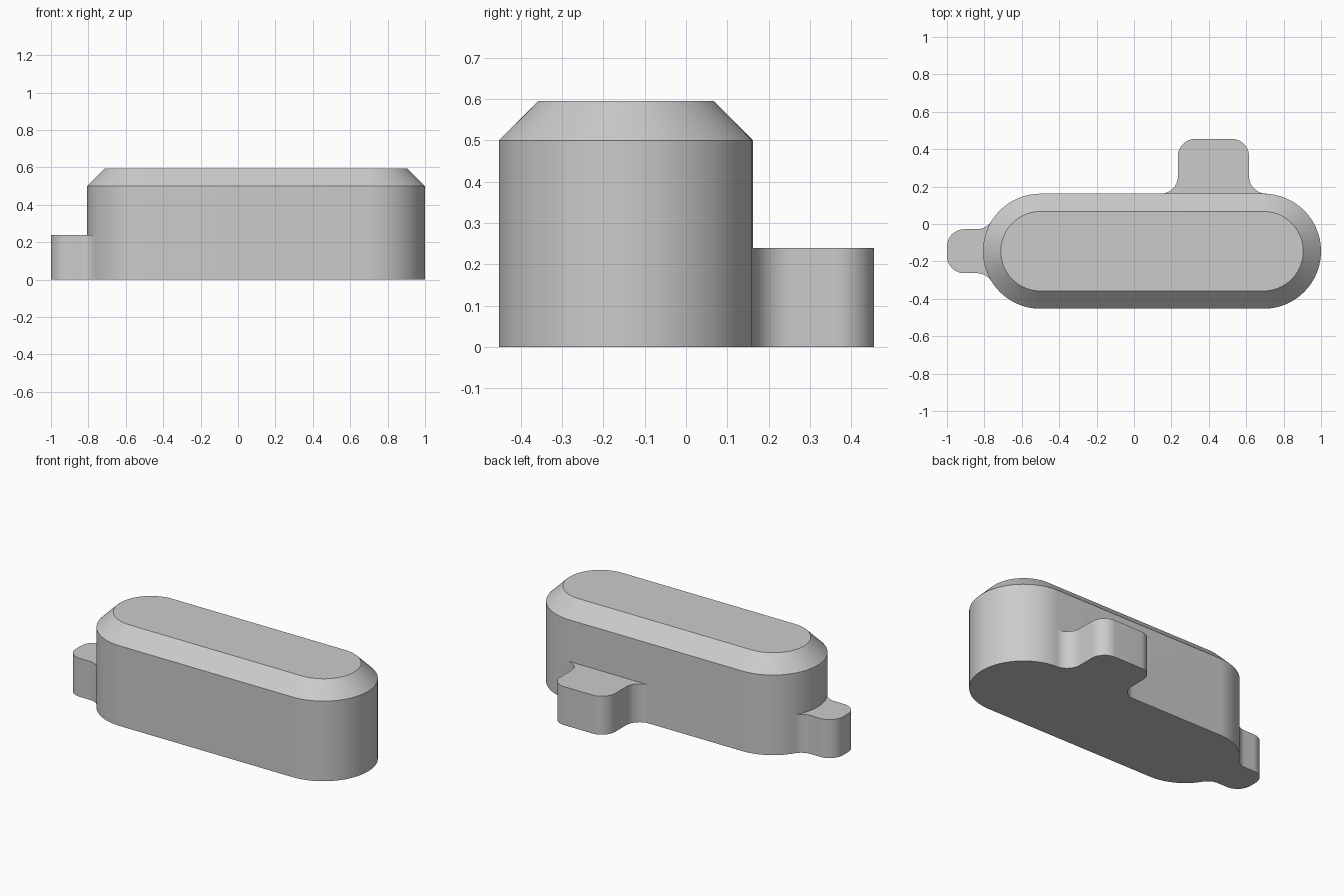
import bpy, bmesh
from math import radians, cos, sin, pi, sqrt, atan2

cube = bpy.data.objects.get("Cube")
if cube:
    bpy.data.objects.remove(cube, do_unlink=True)

R = 0.3075               # radius of the rounded body ends
X0, X1, YC = -0.5, 0.6925, -0.1455
CHAMFER = 0.095
SHOULDER = 0.5
TAB_H = 0.24
FILLET = 0.093

grey = bpy.data.materials.new("plain grey")
grey.use_nodes = True
colour = (0.6, 0.6, 0.6, 1)
grey.diffuse_color = colour
grey.node_tree.nodes["Principled BSDF"].inputs["Base Color"].default_value = colour


def arc(cx, cy, r, start, end, n):
    return [(cx + r * cos(start + (end - start) * i / n),
             cy + r * sin(start + (end - start) * i / n)) for i in range(n + 1)]


def loft(name, layers):
    """Skin a stack of (outline, height) layers and cap both ends."""
    bm = bmesh.new()
    rings = [[bm.verts.new((x, y, z)) for x, y in outline] for outline, z in layers]
    for low, high in zip(rings, rings[1:]):
        for i in range(len(low)):
            bm.faces.new((low[i - 1], low[i], high[i], high[i - 1]))
    bm.faces.new(rings[0])
    bm.faces.new(rings[-1])
    bmesh.ops.recalc_face_normals(bm, faces=bm.faces)
    mesh = bpy.data.meshes.new(name)
    bm.to_mesh(mesh)
    bm.free()
    mesh.materials.append(grey)
    obj = bpy.data.objects.new(name, mesh)
    bpy.context.collection.objects.link(obj)
    return obj


def stadium(r):
    return (arc(X1, YC, r, -pi / 2, pi / 2, 48) +
            arc(X0, YC, r, pi / 2, 3 * pi / 2, 48))


def tab(name, half, reach, cu, contact, place):
    """Symmetric tab: flared at its root by fillets, rounded at its tip."""
    corner = FILLET
    side = arc(cu, half + FILLET, FILLET, contact, 3 * pi / 2, 14)
    side += arc(reach - corner, half - corner, corner, pi / 2, 0, 14)
    side.insert(0, (side[0][0] - 0.06, side[0][1] - 0.02))
    outline = side + [(u, -v) for u, v in reversed(side)]
    return loft(name, [([place(u, v) for u, v in outline], z) for z in (0, TAB_H)])


# Long rounded body with a chamfered top
body = loft("body", [(stadium(R), 0), (stadium(R), SHOULDER),
                     (stadium(R - CHAMFER), SHOULDER + CHAMFER)])

# Wide tab on the straight back wall
back_y = YC + R
back_tab = tab("back_tab", 0.19, 0.455 - back_y, FILLET, pi,
               lambda u, v: (0.425 + v, back_y + u))

# Narrow tab on the curved end, its fillets tangent to the body arc
half = 0.1175
cv = half + FILLET
cu = sqrt((R + FILLET) ** 2 - cv ** 2)
end_tab = tab("end_tab", half, 1 + X0, cu, pi + atan2(cv, cu),
              lambda u, v: (X0 - u, YC + v))

# Fuse the tabs into the body
bpy.ops.object.select_all(action='DESELECT')
bpy.context.view_layer.objects.active = body
body.select_set(True)
for part in (back_tab, end_tab):
    mod = body.modifiers.new("fuse", 'BOOLEAN')
    mod.operation = 'UNION'
    mod.solver = 'EXACT'
    mod.object = part
    bpy.ops.object.modifier_apply(modifier=mod.name)
    bpy.data.objects.remove(part, do_unlink=True)

bpy.ops.object.shade_smooth_by_angle(angle=radians(30))
